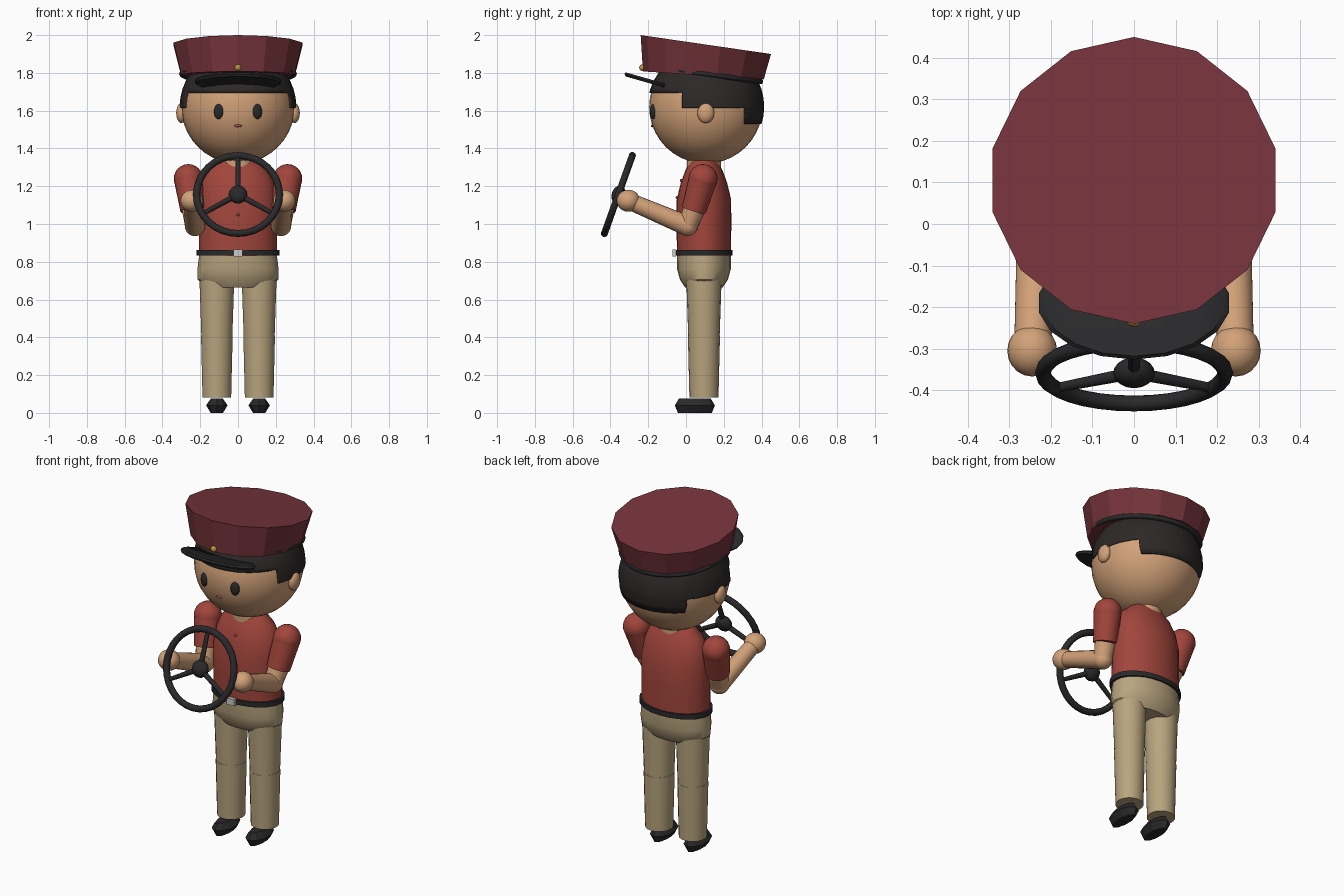
import bpy, bmesh, math
from mathutils import Vector, Matrix

if "Cube" in bpy.data.objects:
    bpy.data.objects.remove(bpy.data.objects["Cube"])


def material(name, rgb):
    m = bpy.data.materials.new(name)
    m.diffuse_color = (*rgb, 1)
    m.use_nodes = True
    m.node_tree.nodes["Principled BSDF"].inputs["Base Color"].default_value = m.diffuse_color
    return m


SKIN = material("skin", (0.65, 0.36, 0.19))
SHIRT = material("shirt_red", (0.36, 0.06, 0.045))
CAP = material("cap_maroon", (0.18, 0.034, 0.044))
KHAKI = material("khaki", (0.48, 0.37, 0.21))
BLACK = material("black", (0.022, 0.022, 0.024))
HAIR = material("hair_dark", (0.025, 0.021, 0.02))
GOLD = material("gold", (0.5, 0.3, 0.05))
LIP = material("lip", (0.3, 0.1, 0.06))


def finish(name, bm, mat=None, smooth=40):
    bmesh.ops.recalc_face_normals(bm, faces=bm.faces)
    me = bpy.data.meshes.new(name)
    bm.to_mesh(me)
    bm.free()
    ob = bpy.data.objects.new(name, me)
    bpy.context.collection.objects.link(ob)
    if mat:
        me.materials.append(mat)
    if smooth:
        bpy.ops.object.select_all(action='DESELECT')
        ob.select_set(True)
        bpy.context.view_layer.objects.active = ob
        bpy.ops.object.shade_smooth_by_angle(angle=math.radians(smooth))
    return ob


def ball(name, loc, size, mat, seg=20, rings=12, rot=None):
    bm = bmesh.new()
    m = Matrix.Translation(loc) @ (rot or Matrix()) @ Matrix.Diagonal((*size, 1))
    bmesh.ops.create_uvsphere(bm, u_segments=seg, v_segments=rings, radius=1, matrix=m)
    return finish(name, bm, mat, 60)


def limb(name, a, b, r1, r2, mat, seg=18):
    a, b = Vector(a), Vector(b)
    d = b - a
    m = Matrix.Translation((a + b) / 2) @ d.to_track_quat('Z', 'Y').to_matrix().to_4x4()
    bm = bmesh.new()
    bmesh.ops.create_cone(bm, cap_ends=True, segments=seg, radius1=r1, radius2=r2,
                          depth=d.length, matrix=m)
    return finish(name, bm, mat)


def loft(name, rings, mat, n=24, x=0, smooth=40):
    """Elliptical rings (y, z, rx, ry, slope), capped; slope leans a ring back."""
    bm = bmesh.new()
    loops = []
    for y, z, rx, ry, k in rings:
        angs = [math.pi / 2 + 2 * math.pi * i / n for i in range(n)]
        loops.append([bm.verts.new((x + rx * math.cos(t), y + ry * math.sin(t),
                                    z - k * ry * math.sin(t))) for t in angs])
    for p, q in zip(loops, loops[1:]):
        for i in range(n):
            j = (i + 1) % n
            bm.faces.new((p[i], p[j], q[j], q[i]))
    bm.faces.new(loops[0])
    bm.faces.new(loops[-1])
    return finish(name, bm, mat, smooth)


def torus(name, m, R, r, mat, n=32, k=10):
    bm = bmesh.new()
    g = [[bm.verts.new(m @ Vector(((R + r * math.cos(b)) * math.cos(a),
                                   (R + r * math.cos(b)) * math.sin(a), r * math.sin(b))))
          for b in [2 * math.pi * j / k for j in range(k)]]
         for a in [2 * math.pi * i / n for i in range(n)]]
    for i in range(n):
        for j in range(k):
            i2, j2 = (i + 1) % n, (j + 1) % k
            bm.faces.new((g[i][j], g[i2][j], g[i2][j2], g[i][j2]))
    return finish(name, bm, mat, 60)


# Head and face
HEAD = Vector((0, 0.105, 1.62))
ball("head", HEAD, (0.3, 0.3, 0.3), SKIN, 32, 20)
ball("mouth", (0, -0.178, 1.52), (0.02, 0.008, 0.008), LIP, 12, 8)

# Hair: sphere shell cut along a stepped hairline
bm = bmesh.new()
bmesh.ops.create_uvsphere(bm, u_segments=32, v_segments=20, radius=0.309,
                          matrix=Matrix.Translation(HEAD))
for co, no in (((0, 0, 1.695), (0, 0, 1)), ((0, 0, 1.615), (0, 0, 1)),
               ((0, 0, 1.53), (0, 0, 1)), ((0, -0.02, 0), (0, 1, 0)),
               ((0, 0.312, 0), (0, 1, 0))):
    bmesh.ops.bisect_plane(bm, geom=bm.verts[:] + bm.edges[:] + bm.faces[:],
                           plane_co=co, plane_no=no)


def hairline(y):
    return 1.695 if y < -0.02 else 1.615 if y < 0.312 else 1.53


bmesh.ops.delete(bm, context='FACES', geom=[
    f for f in bm.faces
    if f.calc_center_median().z < hairline(f.calc_center_median().y)])
hair = finish("hair", bm, HAIR, 60)
sol = hair.modifiers.new("thickness", 'SOLIDIFY')
sol.thickness = 0.015

# Cap: flat-sided crown, band, visor and button
loft("cap_crown", [(0.092, 1.787, 0.308, 0.32, 0.065),
                   (0.105, 1.95, 0.349, 0.345, 0.145)], CAP, 14, smooth=0)
torus("cap_band", Matrix.Translation((0, 0.1, 1.795)) @ Matrix.Rotation(-0.138, 4, 'X'),
      0.298, 0.014, BLACK)
loft("cap_visor", [(-0.19, 1.744, 0.225, 0.13, 0.286), (-0.19, 1.756, 0.232, 0.136, 0.286),
                   (-0.19, 1.766, 0.22, 0.128, 0.286)], BLACK, 18)
ball("cap_button", (0, -0.23, 1.828), (0.018, 0.018, 0.018), GOLD, 12, 8)

# Torso, hips, belt
C = 0.095
limb("neck", (0, C, 1.3), (0, C, 1.4), 0.09, 0.09, SKIN)
loft("shirt", [(C, 0.83, 0.205, 0.143, 0), (C, 1.0, 0.208, 0.145, 0), (C, 1.13, 0.206, 0.144, 0),
               (C, 1.22, 0.192, 0.122, 0), (C, 1.285, 0.16, 0.098, 0),
               (C, 1.335, 0.105, 0.072, 0)], SHIRT)
loft("hips", [(C, 0.665, 0.165, 0.1, 0), (C, 0.705, 0.213, 0.127, 0), (C, 0.76, 0.215, 0.142, 0),
              (C, 0.84, 0.205, 0.143, 0)], KHAKI)
loft("belt", [(C, 0.832, 0.22, 0.151, 0), (C, 0.862, 0.22, 0.151, 0)], BLACK)
bm = bmesh.new()
bmesh.ops.create_cube(bm, size=1, matrix=Matrix.Translation((0, -0.062, 0.847))
                      @ Matrix.Diagonal((0.05, 0.02, 0.038, 1)))
finish("buckle", bm, None, 0)
for y, z in ((-0.024, 1.23), (-0.047, 1.14), (-0.05, 1.05)):
    ball("shirt_button", (0, y, z), (0.008, 0.008, 0.008), SHIRT, 10, 6)

# Paired parts
for s, side in ((-1, "right"), (1, "left")):
    ball(side + "_eye", (s * 0.103, -0.175, 1.595), (0.026, 0.014, 0.04), BLACK, 16, 10,
         Matrix.Rotation(s * 0.35, 4, 'Z'))
    ball(side + "_ear", (s * 0.3, 0.105, 1.587), (0.028, 0.045, 0.053), SKIN, 14, 10)
    limb(side + "_thigh", (s * 0.112, C, 0.40), (s * 0.112, C, 0.72), 0.083, 0.094, KHAKI)
    limb(side + "_shin", (s * 0.112, C, 0.082), (s * 0.112, C, 0.41), 0.077, 0.085, KHAKI)
    loft(side + "_shoe", [(0.047, 0, 0.034, 0.09, 0), (0.047, 0.04, 0.06, 0.106, 0),
                          (0.047, 0.075, 0.034, 0.085, 0)], BLACK, 10, s * 0.112, 0)
    shoulder, hem = (s * 0.263, 0.09, 1.24), (s * 0.24, 0.042, 1.075)
    elbow, hand = (s * 0.228, 0.008, 0.99), (s * 0.245, -0.305, 1.123)
    ball(side + "_shoulder", shoulder, (0.077, 0.077, 0.077), SHIRT)
    limb(side + "_sleeve", shoulder, hem, 0.076, 0.066, SHIRT)
    limb(side + "_upper_arm", hem, elbow, 0.057, 0.052, SKIN)
    ball(side + "_elbow", elbow, (0.054, 0.054, 0.054), SKIN)
    limb(side + "_forearm", elbow, hand, 0.054, 0.044, SKIN)
    ball(side + "_hand", hand, (0.06, 0.062, 0.058), SKIN)

# Steering wheel, leaning forward at the bottom
W = Matrix.Translation((0, -0.358, 1.156)) @ Matrix.Rotation(math.radians(70.3), 4, 'X')
torus("wheel_rim", W, 0.219, 0.019, BLACK)
ball("wheel_hub", W.translation, (0.05, 0.05, 0.035), BLACK, 16, 10,
     Matrix.Rotation(math.radians(70.3), 4, 'X'))
for deg in (90, 210, 330):
    a = math.radians(deg)
    tip = W @ Vector((0.215 * math.cos(a), 0.215 * math.sin(a), 0))
    limb("wheel_spoke", W.translation, tip, 0.016, 0.012, BLACK, 10)
